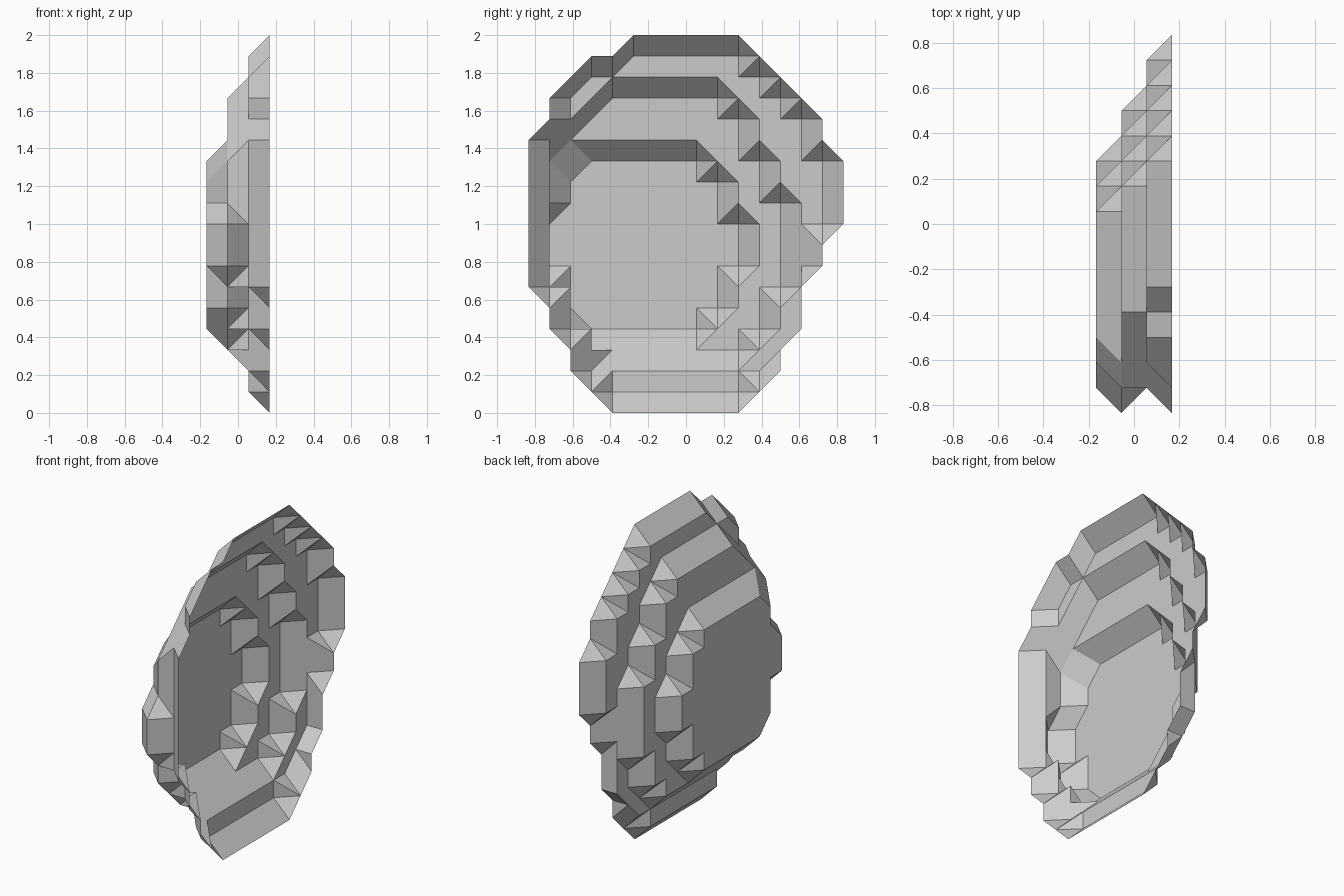
import bpy, bmesh
from mathutils import Vector

if "Cube" in bpy.data.objects:
    bpy.data.objects.remove(bpy.data.objects["Cube"])

# Outlines on a 1/9 unit grid as (y step, z step), all clockwise from top left
lower_left = [(4, 3), (3, 3), (2, 4), (1, 5), (1, 6), (0, 7), (0, 9),
              (1, 10), (1, 12), (2, 13)]

rim = [(5, 18), (10, 18), (14, 14), (14, 13), (15, 12), (15, 9), (14, 8),
       (14, 7), (13, 6), (13, 4), (12, 3), (12, 2), (10, 0), (4, 0), (2, 2),
       (2, 3), (1, 4), (1, 5), (0, 6), (0, 13), (1, 14), (1, 15), (3, 17), (4, 17)]

upper_outer = [(5, 17), (10, 17), (10, 16), (11, 16), (11, 15), (12, 15),
               (12, 14), (13, 14), (13, 12), (14, 12), (14, 9), (13, 9),
               (13, 4), (12, 3), (11, 2), (10, 2), (10, 1), (4, 1), (4, 2),
               (3, 2), (3, 4), (2, 4), (2, 6), (1, 6), (1, 13), (2, 14),
               (2, 15), (3, 16), (4, 16)]

upper_inner = [(4, 16), (9, 16), (11, 14), (11, 13), (12, 12), (12, 11),
               (13, 10), (13, 6), (12, 5), (12, 4), (10, 2), (3, 2), (3, 4),
               (2, 4), (2, 6), (1, 6), (1, 13), (2, 14), (3, 15)]

middle_outer = [(4, 15), (9, 15), (9, 14), (10, 14), (10, 12), (11, 12),
                (11, 10), (12, 10), (12, 6), (11, 6), (11, 4), (10, 4),
                (10, 3)] + lower_left + [(3, 14)]

middle_inner = [(3, 13), (8, 13), (10, 11), (10, 10), (11, 9), (11, 7),
                (10, 6), (10, 5), (8, 3)] + lower_left

floor = [(3, 12), (8, 12), (8, 11), (9, 11), (9, 9), (10, 9), (10, 7), (9, 7),
         (9, 5), (8, 5), (8, 4), (3, 4), (2, 5), (2, 7), (1, 7), (1, 9),
         (2, 10), (2, 11)]

levels = [(rim, 3), (upper_outer, 2), (upper_inner, 2),
          (middle_outer, 1), (middle_inner, 1), (floor, 0)]


def ring(outline, level):
    """Split an outline at every grid step and place it at its depth."""
    pts = []
    for (a, b), (c, d) in zip(outline, outline[1:] + outline[:1]):
        n = max(abs(c - a), abs(d - b))
        for i in range(n):
            y, z = a + (c - a) * i / n, b + (d - b) * i / n
            pts.append(Vector(((level - 1.5) / 9, (y - 7.5) / 9, z / 9)))
    return pts


def bridge(bm, a, b):
    """Join two closed rings by the triangle strip with the shortest cross edges."""
    n, m = len(a), len(b)
    cost, step = {(0, 0): 0.0}, {}
    for i in range(n + 1):
        for j in range(m + 1):
            if i == j == 0:
                continue
            gap = (a[i % n].co - b[j % m].co).length_squared
            options = [(cost[p], p) for p in ((i - 1, j), (i, j - 1)) if p in cost]
            best, prev = min(options)
            cost[i, j], step[i, j] = best + gap, prev
    at = (n, m)
    while at != (0, 0):
        i, j = step[at]
        third = a[at[0] % n] if at[0] > i else b[at[1] % m]
        tri = (a[i % n], b[j % m], third)
        area = (tri[1].co - tri[0].co).cross(tri[2].co - tri[0].co).length
        if area > 1e-6 and bm.faces.get(tri) is None:
            bm.faces.new(tri)
        at = (i, j)


# Stepped open dish: walls and terraces between rings, closed by the floor
bm = bmesh.new()
vert_at = {}


def make_vert(p):
    key = tuple(round(c, 4) for c in p)
    if key not in vert_at:
        vert_at[key] = bm.verts.new(p)
    return vert_at[key]


rings = [[make_vert(p) for p in ring(*lv)] for lv in levels]
for outer, inner in zip(rings, rings[1:]):
    bridge(bm, outer, inner)
bm.faces.new(rings[-1])

bmesh.ops.recalc_face_normals(bm, faces=bm.faces)
bmesh.ops.dissolve_limit(bm, angle_limit=0.01, verts=bm.verts, edges=bm.edges)

# Make the wall shading face into the open side of the dish
base = max(bm.faces, key=lambda f: f.calc_area())
if base.normal.x > 0:
    bmesh.ops.reverse_faces(bm, faces=bm.faces)

mesh = bpy.data.meshes.new("stepped_dish")
bm.to_mesh(mesh)
bm.free()
dish = bpy.data.objects.new("stepped_dish", mesh)
bpy.context.collection.objects.link(dish)
